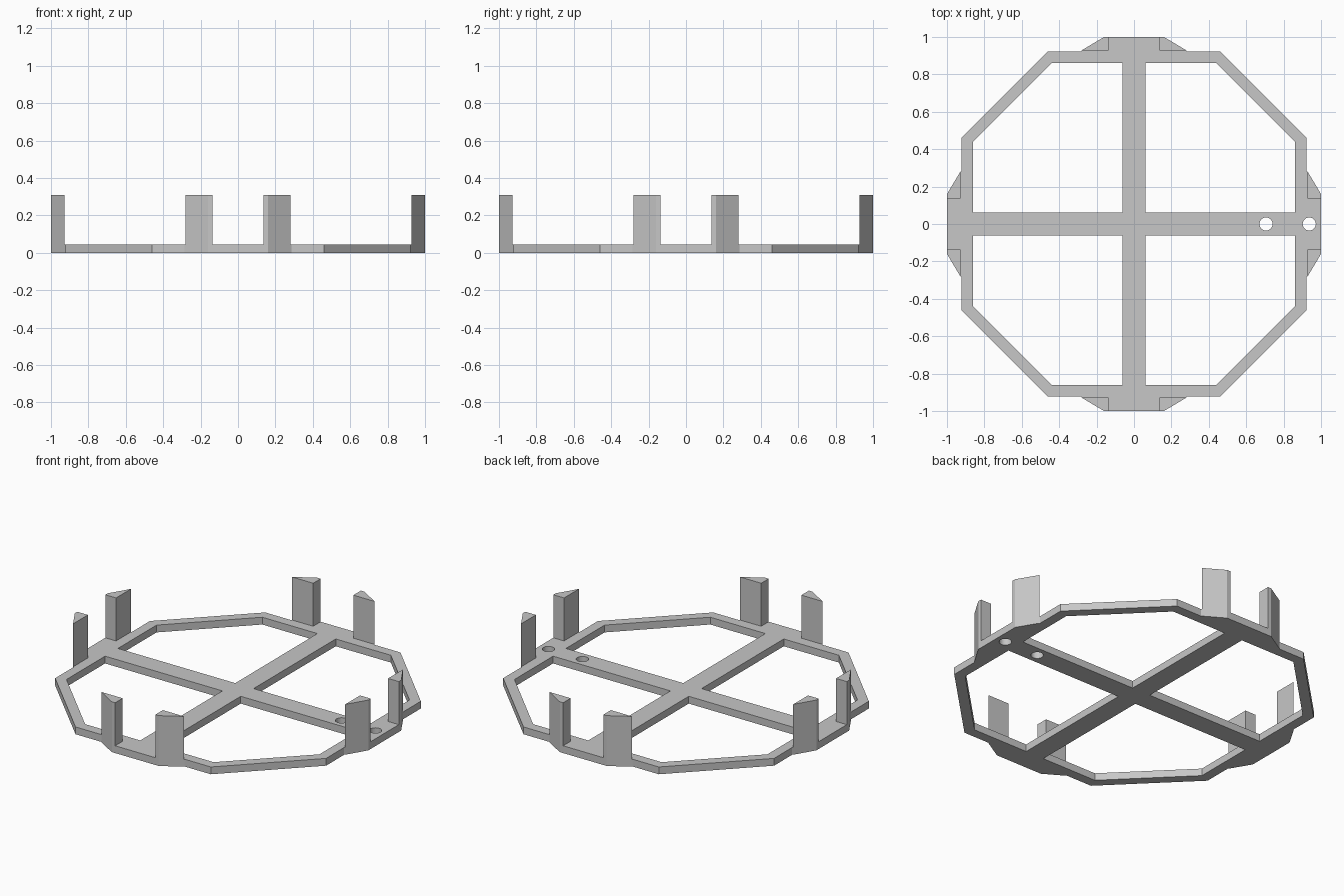
import bpy
import bmesh
import math
from mathutils import Matrix, Vector

cube = bpy.data.objects.get("Cube")
if cube:
    bpy.data.objects.remove(cube, do_unlink=True)

PLATE_H, POST_H = 0.045, 0.31
RING, RIM = 0.923, 1.0          # ring flat and tab edge distances
CORNER, TAB, TIP = 0.461, 0.285, 0.16
BAR, INNER, INNER_CORNER = 0.0625, 0.862, 0.438

grey = bpy.data.materials.new("plain grey")
grey.use_nodes = True
colour = (0.57, 0.57, 0.57, 1)
grey.diffuse_color = colour
grey.node_tree.nodes["Principled BSDF"].inputs["Base Color"].default_value = colour


def turned(points, quarter):
    rot = Matrix.Rotation(quarter * math.pi / 2, 2)
    return [rot @ Vector(p) for p in points]


def slab(name, loops, height):
    """Extrude closed outlines; loops inside the first become holes."""
    curve = bpy.data.curves.new(name, "CURVE")
    curve.dimensions, curve.fill_mode, curve.extrude = "2D", "BOTH", height / 2
    for loop in loops:
        spline = curve.splines.new("POLY")
        spline.points.add(len(loop) - 1)
        for point, (x, y) in zip(spline.points, loop):
            point.co = (x, y, 0, 1)
        spline.use_cyclic_u = True
    temp = bpy.data.objects.new(name + " outline", curve)
    bpy.context.collection.objects.link(temp)
    bpy.context.view_layer.update()
    graph = bpy.context.evaluated_depsgraph_get()
    mesh = bpy.data.meshes.new_from_object(temp.evaluated_get(graph))
    bpy.data.objects.remove(temp, do_unlink=True)
    # Weld caps to walls and stand the slab on the ground
    bm = bmesh.new()
    bm.from_mesh(mesh)
    bmesh.ops.remove_doubles(bm, verts=bm.verts, dist=1e-5)
    bmesh.ops.translate(bm, verts=bm.verts, vec=(0, 0, height / 2))
    bmesh.ops.recalc_face_normals(bm, faces=bm.faces)
    for face in bm.faces:
        face.smooth = False
    bm.to_mesh(mesh)
    bm.free()
    mesh.materials.clear()
    mesh.materials.append(grey)
    obj = bpy.data.objects.new(name, mesh)
    bpy.context.collection.objects.link(obj)
    return obj


def circle(x, radius, sides=32):
    steps = [2 * math.pi * i / sides for i in range(sides)]
    return [(x + radius * math.cos(a), radius * math.sin(a)) for a in steps]


# Octagonal frame with edge tabs, cross bars and two round holes
edge = [(RING, -CORNER), (RING, -TAB), (RIM, -TIP),
        (RIM, TIP), (RING, TAB), (RING, CORNER)]
window = [(BAR, BAR), (INNER, BAR), (INNER, INNER_CORNER),
          (INNER_CORNER, INNER), (BAR, INNER)]
outline = [p for q in range(4) for p in turned(edge, q)]
windows = [turned(window, q) for q in range(4)]
holes = [circle(0.706, 0.035), circle(0.937, 0.035)]
slab("base_frame", [outline] + windows + holes, PLATE_H)

# A pair of wedge-shaped posts on each tab
wedge = [(0.927, 0.137), (RIM, 0.137), (RIM, TIP), (0.927, TAB - 0.003)]
for q in range(4):
    for side in (-1, 1):
        profile = [(x, y * side) for x, y in wedge]
        slab(f"post_{q + 1}_{'a' if side < 0 else 'b'}", [turned(profile, q)], POST_H)
